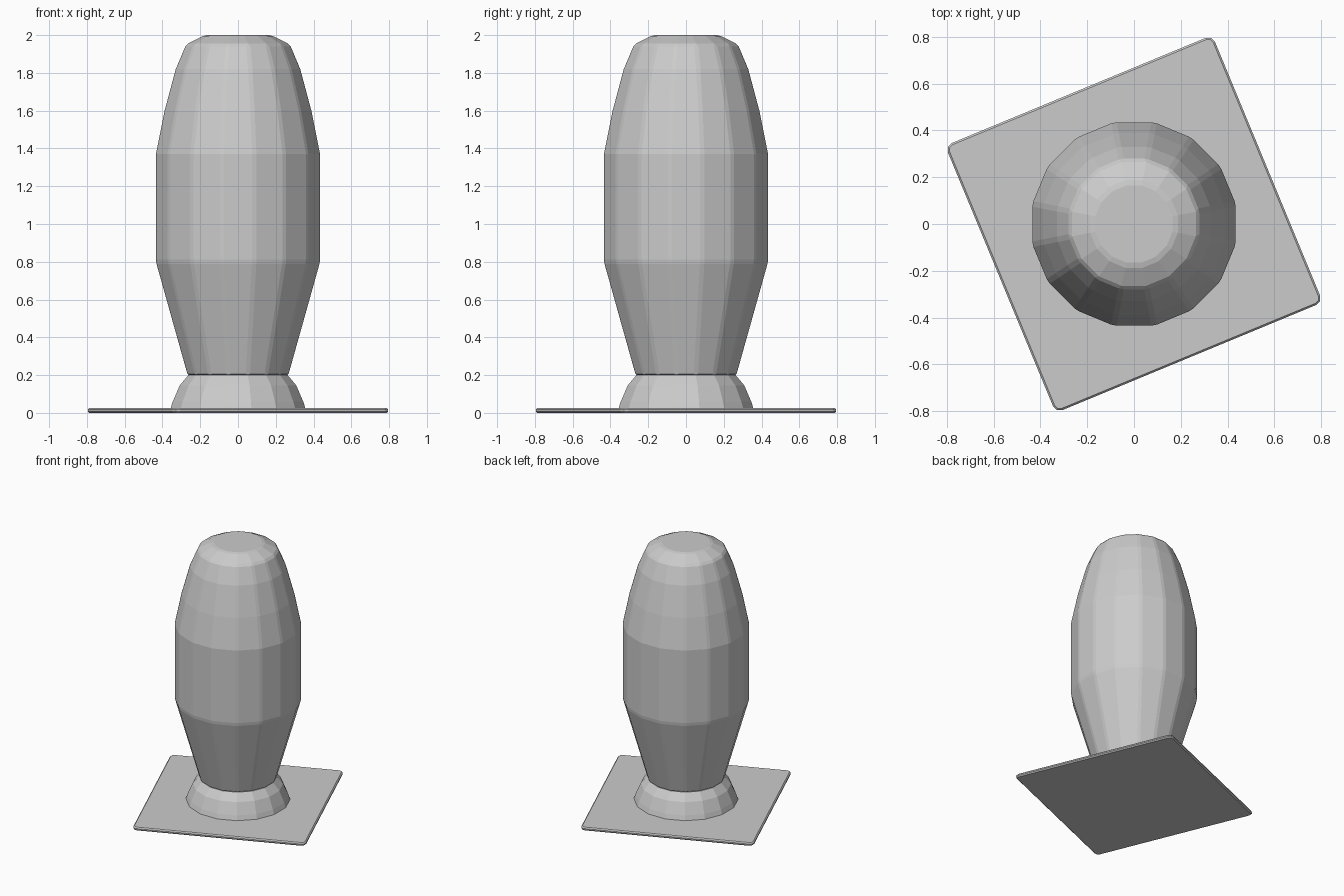
import bpy
import math

SIDES = 16

cube = bpy.data.objects.get("Cube")
if cube:
    bpy.data.objects.remove(cube, do_unlink=True)

# One plain grey for the whole model
grey = bpy.data.materials.new("stone grey")
grey.use_nodes = True
colour = (0.6, 0.6, 0.6, 1)
grey.diffuse_color = colour
grey.node_tree.nodes["Principled BSDF"].inputs["Base Color"].default_value = colour


def lathe(name, profile):
    """Faceted turned solid from (radius, height) pairs, flats facing the axes."""
    verts, faces = [], []
    for r, z in profile:
        for i in range(SIDES):
            a = math.tau * (i + 0.5) / SIDES
            verts.append((r * math.cos(a), r * math.sin(a), z))
    for k in range(len(profile) - 1):
        for i in range(SIDES):
            j = (i + 1) % SIDES
            lo, hi = k * SIDES, (k + 1) * SIDES
            faces.append((lo + i, lo + j, hi + j, hi + i))
    faces.append(tuple(reversed(range(SIDES))))
    faces.append(tuple(range(len(verts) - SIDES, len(verts))))
    mesh = bpy.data.meshes.new(name)
    mesh.from_pydata(verts, [], faces)
    mesh.materials.append(grey)
    obj = bpy.data.objects.new(name, mesh)
    bpy.context.collection.objects.link(obj)
    return obj


def bevel(obj, width, segments=1, angle=0.2):
    mod = obj.modifiers.new("bevel", "BEVEL")
    mod.width = width
    mod.segments = segments
    mod.limit_method = "ANGLE"
    mod.angle_limit = angle


# Bulging body with a small flat crown
body = lathe("body", [(0.27, 0.195), (0.443, 0.80), (0.443, 1.37), (0.396, 1.60),
                      (0.336, 1.82), (0.28, 1.95), (0.18, 2.0)])
bevel(body, 0.012)

# Flared foot under the body
foot = lathe("foot", [(0.367, 0.015), (0.352, 0.06), (0.315, 0.145), (0.268, 0.2)])

# Thin square plate, turned on the ground
bpy.ops.mesh.primitive_cube_add(size=1, location=(0, 0, 0.0125),
                                rotation=(0, 0, math.radians(22.5)))
plate = bpy.context.object
plate.name = "base_plate"
plate.scale = (1.235, 1.235, 0.025)
bpy.ops.object.transform_apply(location=False, rotation=False, scale=True)
plate.data.materials.append(grey)

# Rounded upright corners, then a fine chamfer round the rims
corners = plate.modifiers.new("corners", "BEVEL")
corners.width = 0.03
corners.segments = 2
corners.limit_method = "WEIGHT"
weights = plate.data.attributes.new("bevel_weight_edge", "FLOAT", "EDGE")
for e in plate.data.edges:
    a, b = (plate.data.vertices[v].co for v in e.vertices)
    weights.data[e.index].value = 1.0 if abs(a.z - b.z) > 0.01 else 0.0
bevel(plate, 0.008, angle=1.0)
